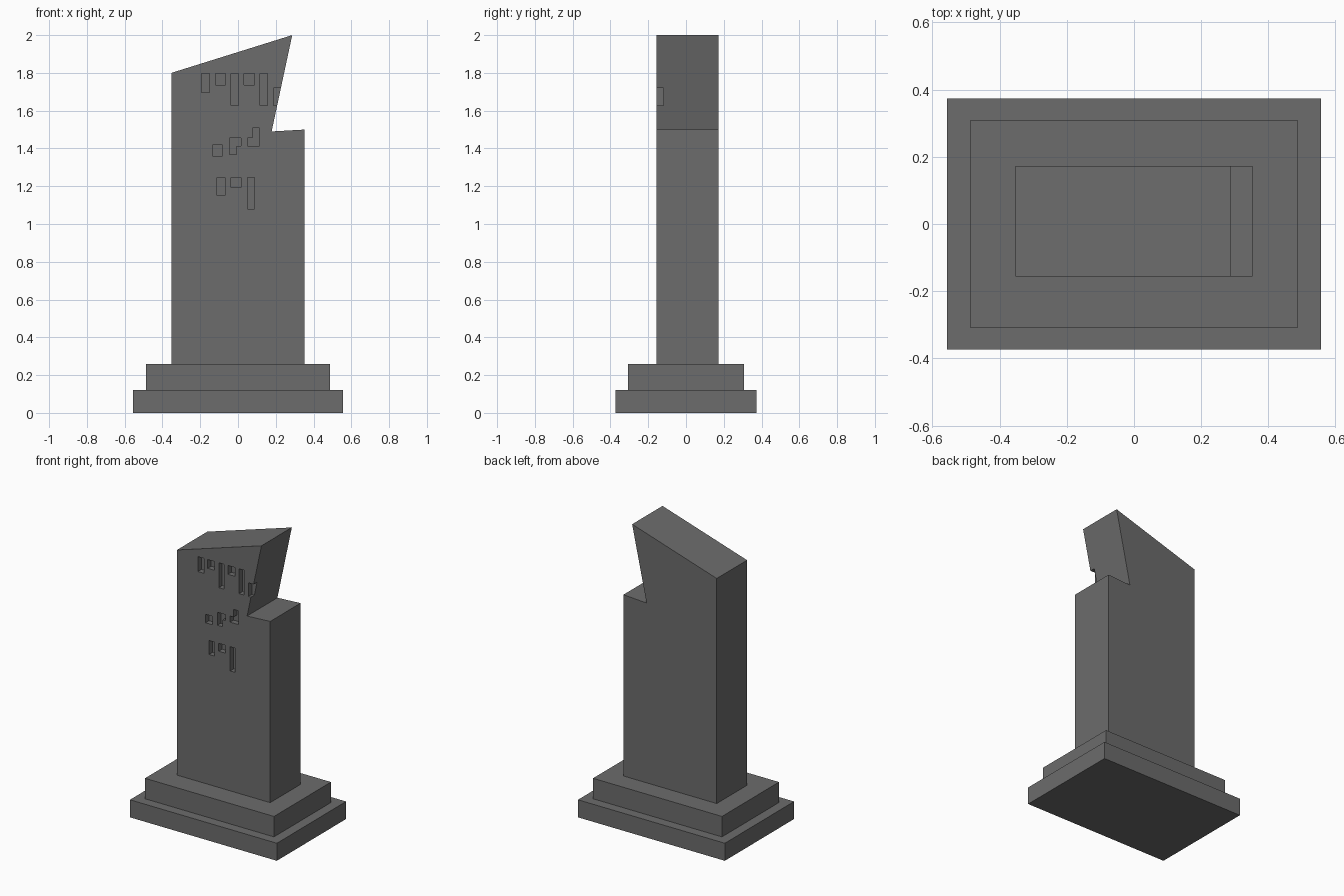
import bpy, bmesh

if "Cube" in bpy.data.objects:
    bpy.data.objects.remove(bpy.data.objects["Cube"])

# Dark stone
stone = bpy.data.materials.new("dark_stone")
stone.diffuse_color = (0.15, 0.15, 0.15, 1)
stone.use_nodes = True
stone.node_tree.nodes["Principled BSDF"].inputs["Base Color"].default_value = stone.diffuse_color


def prism(name, outlines, y0, y1):
    """Extrude one or more closed (x, z) outlines from y0 to y1."""
    bm = bmesh.new()
    for pts in outlines:
        face = bm.faces.new([bm.verts.new((x, y0, z)) for x, z in pts])
        ext = bmesh.ops.extrude_face_region(bm, geom=[face])
        verts = [g for g in ext["geom"] if isinstance(g, bmesh.types.BMVert)]
        bmesh.ops.translate(bm, verts=verts, vec=(0, y1 - y0, 0))
    bmesh.ops.recalc_face_normals(bm, faces=bm.faces)
    mesh = bpy.data.meshes.new(name)
    bm.to_mesh(mesh)
    bm.free()
    mesh.materials.append(stone)
    obj = bpy.data.objects.new(name, mesh)
    bpy.context.collection.objects.link(obj)
    return obj


def rect(x0, x1, z0, z1):
    return [(x0, z0), (x1, z0), (x1, z1), (x0, z1)]


# Stepped plinth
prism("lower_step", [rect(-0.556, 0.556, 0, 0.12)], -0.374, 0.374)
prism("upper_step", [rect(-0.488, 0.488, 0.12, 0.26)], -0.308, 0.308)

# Upright slab with slanted top and broken corner
FRONT, BACK = -0.156, 0.172
slab = prism("broken_slab", [[(-0.353, 0.26), (0.353, 0.26), (0.353, 1.5),
                              (0.178, 1.49), (0.287, 2.0), (-0.353, 1.8)]],
             FRONT, BACK)

# Worn slots sunk into the front face, top row to bottom row
slots = [
    rect(-0.194, -0.15, 1.695, 1.797),
    rect(-0.12, -0.067, 1.737, 1.797),
    rect(-0.036, 0.002, 1.627, 1.797),
    rect(0.033, 0.087, 1.737, 1.797),
    rect(0.117, 0.156, 1.627, 1.797),
    rect(0.189, 0.30, 1.627, 1.72),
    rect(-0.136, -0.082, 1.36, 1.418),
    [(-0.046, 1.367), (-0.007, 1.367), (-0.007, 1.414),
     (0.016, 1.414), (0.016, 1.456), (-0.046, 1.456)],
    [(0.05, 1.414), (0.113, 1.414), (0.113, 1.508),
     (0.076, 1.508), (0.076, 1.456), (0.05, 1.456)],
    rect(-0.11, -0.069, 1.15, 1.246),
    rect(-0.037, 0.016, 1.192, 1.246),
    rect(0.05, 0.087, 1.08, 1.246),
]
cutter = prism("slot_cutter", slots, FRONT - 0.05, FRONT + 0.037)
cutter.hide_render = True

# Cut the slots and bake the result into the slab
mod = slab.modifiers.new("slots", "BOOLEAN")
mod.operation = "DIFFERENCE"
mod.solver = "EXACT"
mod.object = cutter
bpy.context.view_layer.update()
baked = bpy.data.meshes.new_from_object(
    slab.evaluated_get(bpy.context.evaluated_depsgraph_get()))
slab.modifiers.clear()
slab.data = baked
bpy.data.objects.remove(cutter)
